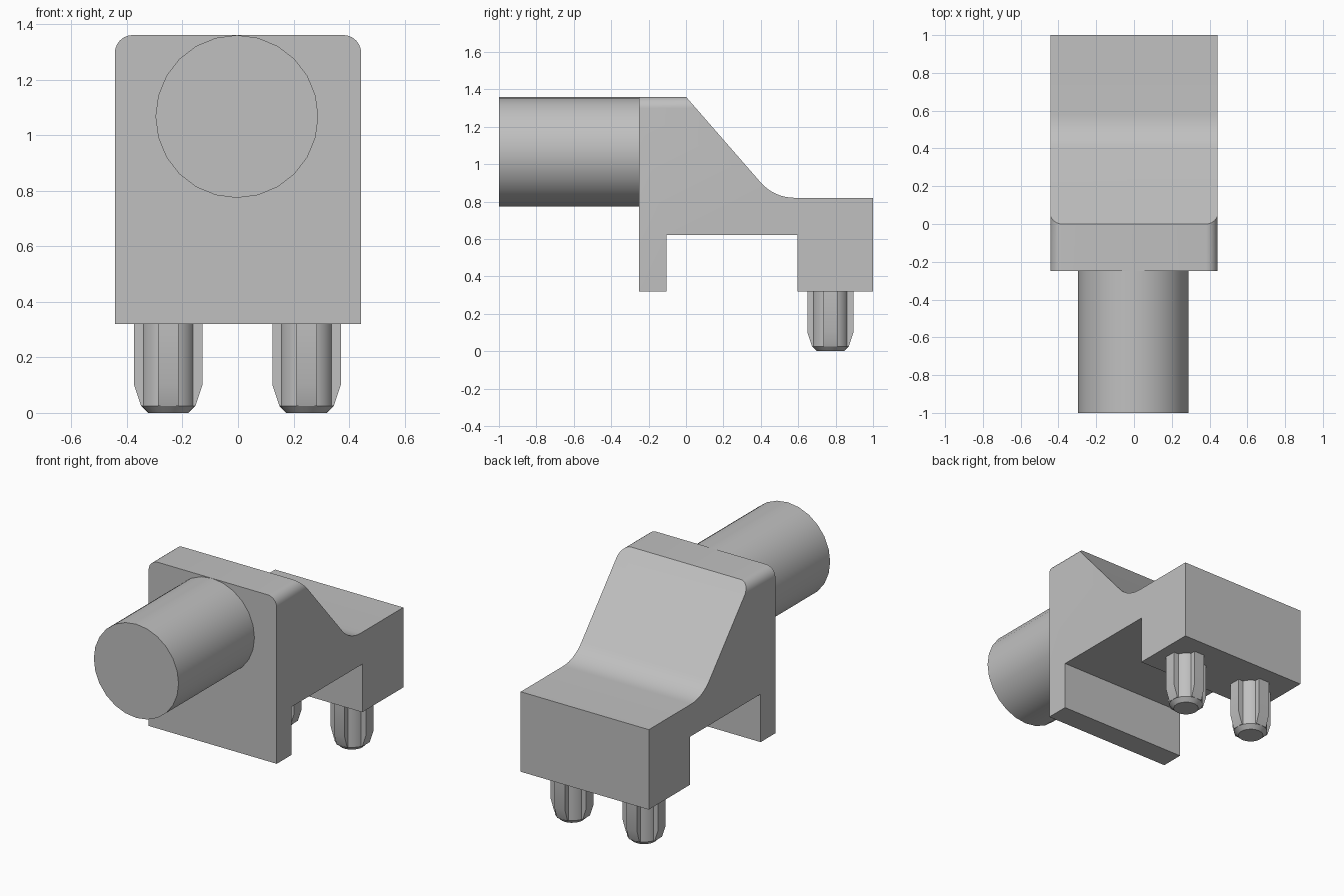
import bpy, bmesh, math
from mathutils import Matrix, Vector

if "Cube" in bpy.data.objects:
    bpy.data.objects.remove(bpy.data.objects["Cube"])

grey = bpy.data.materials.new("light grey")
grey.diffuse_color = (0.53, 0.53, 0.53, 1)
grey.use_nodes = True
grey.node_tree.nodes["Principled BSDF"].inputs["Base Color"].default_value = grey.diffuse_color


def finish(bm, name):
    bmesh.ops.recalc_face_normals(bm, faces=bm.faces[:])
    me = bpy.data.meshes.new(name)
    bm.to_mesh(me)
    bm.free()
    me.materials.append(grey)
    ob = bpy.data.objects.new(name, me)
    bpy.context.collection.objects.link(ob)
    return ob


def smooth(ob, angle=30):
    bpy.ops.object.select_all(action='DESELECT')
    ob.select_set(True)
    bpy.context.view_layer.objects.active = ob
    bpy.ops.object.shade_smooth_by_angle(angle=math.radians(angle))


def extrude(bm, points, step):
    """Solid prism from a planar outline."""
    face = bm.faces.new([bm.verts.new(p) for p in points])
    ext = bmesh.ops.extrude_face_region(bm, geom=[face], use_keep_orig=True)
    verts = [g for g in ext["geom"] if isinstance(g, bmesh.types.BMVert)]
    bmesh.ops.translate(bm, verts=verts, vec=step)


def arc(cx, cy, r, a0, a1, n):
    return [(cx + r * math.cos(math.radians(a0 + (a1 - a0) * i / n)),
             cy + r * math.sin(math.radians(a0 + (a1 - a0) * i / n))) for i in range(n + 1)]


HALF = 0.443   # half width of the body
TOP = 1.36
BASE = 0.32

# Body: side profile with sloped back, fillet and underside recess
side = [(-0.25, BASE), (-0.25, TOP), (0.0, TOP)]
side += arc(0.58, 1.06, 0.24, 221, 270, 8)
side += [(1.0, 0.82), (1.0, BASE), (0.595, BASE), (0.595, 0.62), (-0.105, 0.62), (-0.105, BASE)]
bm = bmesh.new()
extrude(bm, [(-HALF, y, z) for y, z in side], (2 * HALF, 0, 0))
body = finish(bm, "body")

# Rounded upper corners, trimmed by a front outline
R = 0.065
front = [(-HALF - 0.0005, 0.1), (HALF + 0.0005, 0.1)]
front += arc(HALF - R + 0.0005, TOP - R + 0.0005, R, 0, 90, 6)
front += arc(-HALF + R - 0.0005, TOP - R + 0.0005, R, 90, 180, 6)
bm = bmesh.new()
extrude(bm, [(x, -0.5, z) for x, z in front], (0, 2, 0))
trim = finish(bm, "corner_trim")
trim.hide_render = True
mod = body.modifiers.new("round corners", 'BOOLEAN')
mod.operation = 'INTERSECT'
mod.solver = 'EXACT'
mod.object = trim
bpy.context.view_layer.objects.active = body
bpy.ops.object.modifier_apply(modifier=mod.name)
bpy.data.objects.remove(trim)
smooth(body)

# Round front barrel
bm = bmesh.new()
bmesh.ops.create_cone(bm, cap_ends=True, segments=24, radius1=0.293, radius2=0.293, depth=0.75,
                      matrix=Matrix.Translation((-0.004, -0.625, 1.067)) @ Matrix.Rotation(math.pi / 2, 4, 'X'))
smooth(finish(bm, "barrel"))

# Mounting pegs: chamfered core with four tapered ribs
for label, x in (("left_peg", -0.251), ("right_peg", 0.247)):
    bm = bmesh.new()
    rings = []
    for r, z in ((0.073, 0), (0.098, 0.025), (0.098, BASE)):
        rings.append([bm.verts.new((px, py, z)) for px, py in arc(0, 0, r, 0, 345, 23)])
    for low, high in zip(rings, rings[1:]):
        for i in range(24):
            j = (i + 1) % 24
            bm.faces.new((low[i], low[j], high[j], high[i]))
    bm.faces.new(rings[0][::-1])
    bm.faces.new(rings[-1])
    for k in range(4):
        spin = Matrix.Rotation(k * math.pi / 2, 3, 'Z')
        rib = [(0.05, 0.025), (0.098, 0.025), (0.123, 0.1), (0.123, BASE), (0.05, BASE)]
        extrude(bm, [spin @ Vector((r, -0.037, z)) for r, z in rib], spin @ Vector((0, 0.074, 0)))
    peg = finish(bm, label)
    peg.location = (x, 0.772, 0)
    smooth(peg)
